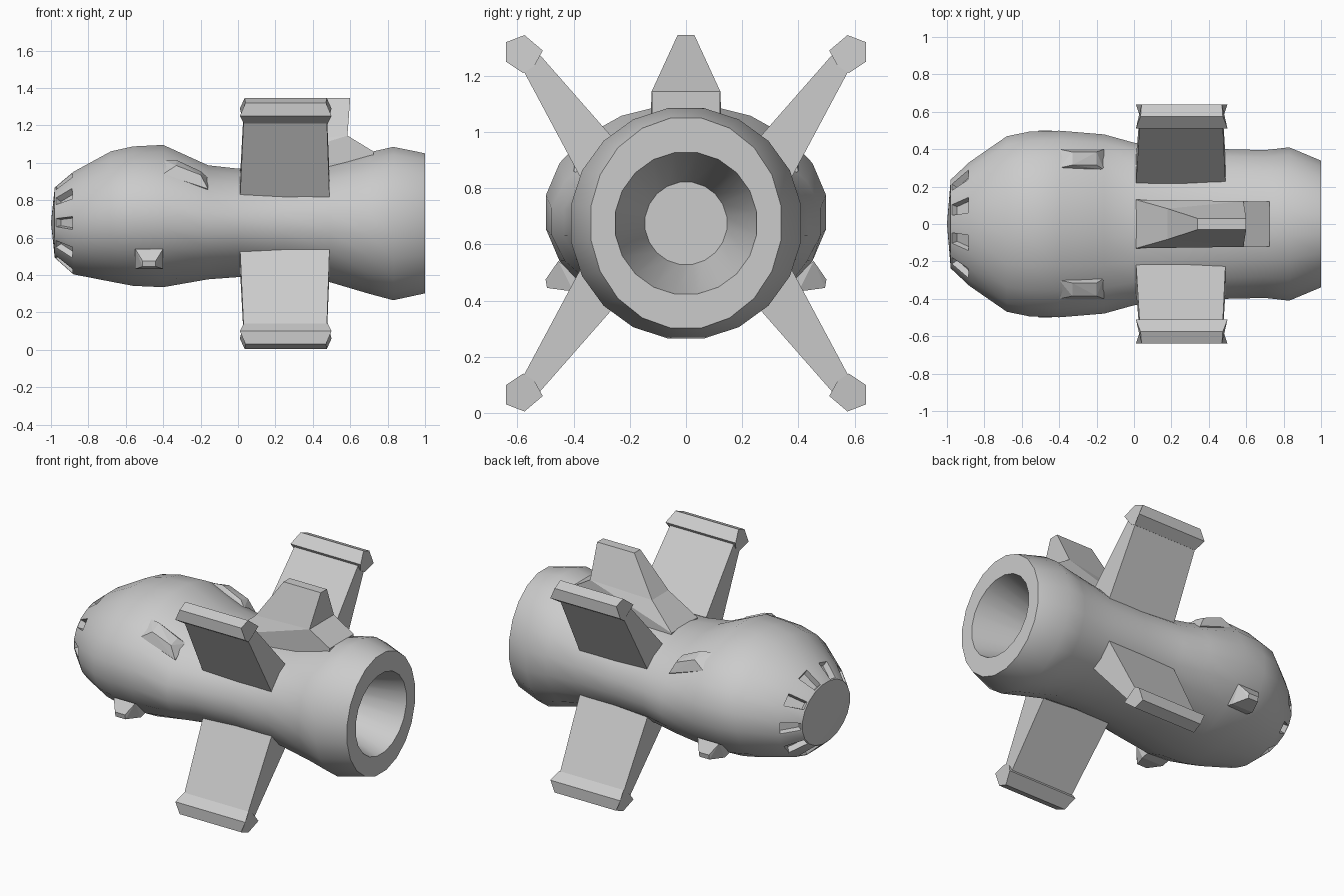
import bpy, bmesh, math

if "Cube" in bpy.data.objects:
    bpy.data.objects.remove(bpy.data.objects["Cube"])

SIDES = 20


def finish(name, bm, smooth=False):
    bmesh.ops.recalc_face_normals(bm, faces=bm.faces[:])
    me = bpy.data.meshes.new(name)
    bm.to_mesh(me)
    bm.free()
    ob = bpy.data.objects.new(name, me)
    bpy.context.collection.objects.link(ob)
    if smooth:
        bpy.ops.object.select_all(action='DESELECT')
        bpy.context.view_layer.objects.active = ob
        ob.select_set(True)
        bpy.ops.object.shade_smooth_by_angle(angle=math.radians(32))
    return ob


def prism(name, points, sy=1, sz=1):
    """Section of (y, z, x0, x1) points, spanned along x; z mirrors about the body axis."""
    bm = bmesh.new()
    ends = []
    for k in (2, 3):
        ends.append([bm.verts.new((p[k], sy * p[0], 0.675 + sz * (p[1] - 0.675))) for p in points])
    a, b = ends
    bm.faces.new(a)
    bm.faces.new(b)
    for i in range(len(points)):
        j = (i + 1) % len(points)
        bm.faces.new((a[i], a[j], b[j], b[i]))
    return finish(name, bm)


def hull(name, points, sy):
    bm = bmesh.new()
    for x, y, z in points:
        bm.verts.new((x, sy * y, z))
    bmesh.ops.convex_hull(bm, input=bm.verts[:])
    return finish(name, bm)


# Body: elliptical rings along x (x, half width, top z, bottom z), ending in the exhaust bore
rings = [(-0.98, 0.24, 0.87, 0.49), (-0.88, 0.335, 0.955, 0.40), (-0.68, 0.475, 1.065, 0.36),
         (-0.56, 0.50, 1.092, 0.337), (-0.4, 0.505, 1.10, 0.33), (-0.16, 0.485, 0.99, 0.373),
         (0.0, 0.44, 0.972, 0.385), (0.25, 0.415, 0.975, 0.38), (0.49, 0.405, 1.0, 0.358),
         (0.7, 0.40, 1.06, 0.295), (0.83, 0.415, 1.09, 0.26), (1.0, 0.343, 1.055, 0.297),
         (1.0, 0.255, 0.93, 0.42), (0.6, 0.147, 0.823, 0.527)]
bm = bmesh.new()
loops = []
for x, ry, zt, zb in rings:
    loop = []
    for i in range(SIDES):
        a = 2 * math.pi * (i + 0.5) / SIDES
        loop.append(bm.verts.new((x, ry * math.cos(a), (zt + zb) / 2 + (zt - zb) / 2 * math.sin(a))))
    loops.append(loop)
vents = []
for r in range(len(loops) - 1):
    for i in range(SIDES):
        j = (i + 1) % SIDES
        f = bm.faces.new((loops[r][i], loops[r][j], loops[r + 1][j], loops[r + 1][i]))
        if r == 0 and i % 2 == 1:
            vents.append(f)
bm.faces.new(loops[-1])
tip = bm.verts.new((-1.0, 0, 0.68))
for i in range(SIDES):
    bm.faces.new((tip, loops[0][(i + 1) % SIDES], loops[0][i]))
# Sunken vents around the nose
bmesh.ops.recalc_face_normals(bm, faces=bm.faces[:])
bmesh.ops.inset_individual(bm, faces=vents, thickness=0.012, depth=0)
bmesh.ops.inset_individual(bm, faces=vents, thickness=0.008, depth=-0.035)
finish("body", bm, smooth=True)

# Four wings in an X, each with a faceted tip bar
blade = [(0.20, 0.91, 0.01, 0.49), (0.525, 1.28, 0.03, 0.475),
         (0.585, 1.23, 0.03, 0.475), (0.35, 0.79, 0.01, 0.49)]
bar = [(0.54, 1.235, 0.03, 0.48), (0.51, 1.29, 0.01, 0.50), (0.575, 1.345, 0.035, 0.475),
       (0.64, 1.32, 0.04, 0.47), (0.64, 1.25, 0.01, 0.50), (0.58, 1.21, 0.03, 0.48)]
for sy, side in ((-1, "front"), (1, "back")):
    for sz, level in ((1, "upper"), (-1, "lower")):
        prism(f"{level}_{side}_wing", blade, sy, sz)
        prism(f"{level}_{side}_wing_tip", bar, sy, sz)

# Dorsal fin: mirrored side outline (x, half width, z)
outline = [(0.01, 0.13, 0.86), (0.01, 0.13, 0.965), (0.18, 0.082, 1.11), (0.34, 0.03, 1.345),
           (0.60, 0.03, 1.345), (0.585, 0.122, 1.145), (0.725, 0.12, 1.06), (0.725, 0.12, 0.88)]
bm = bmesh.new()
L, R = [[bm.verts.new((x, s * w, z)) for x, w, z in outline] for s in (-1, 1)]
for S in (L, R):
    for idx in ((2, 3, 4, 5), (1, 2, 5), (0, 1, 5), (0, 5, 6, 7)):
        bm.faces.new([S[i] for i in idx])
for i in range(len(outline)):
    j = (i + 1) % len(outline)
    bm.faces.new((L[i], L[j], R[j], R[i]))
finish("dorsal_fin", bm)

# Small wedge blisters: two on top, two low on the sides
top_blister = [(-0.40, 0.30, 1.015), (-0.40, 0.40, 0.94), (-0.33, 0.315, 1.015), (-0.33, 0.385, 0.985),
               (-0.20, 0.315, 0.955), (-0.20, 0.385, 0.935), (-0.16, 0.29, 0.92), (-0.16, 0.40, 0.86),
               (-0.40, 0.30, 0.85), (-0.16, 0.29, 0.80)]
side_blister = [(-0.55, 0.455, 0.54), (-0.40, 0.455, 0.54), (-0.51, 0.50, 0.475), (-0.44, 0.50, 0.475),
                (-0.51, 0.495, 0.445), (-0.44, 0.495, 0.445), (-0.55, 0.40, 0.432), (-0.40, 0.40, 0.432),
                (-0.55, 0.32, 0.45), (-0.40, 0.32, 0.45)]
for sy, side in ((-1, "front"), (1, "back")):
    hull(f"top_blister_{side}", top_blister, sy)
    hull(f"side_blister_{side}", side_blister, sy)
